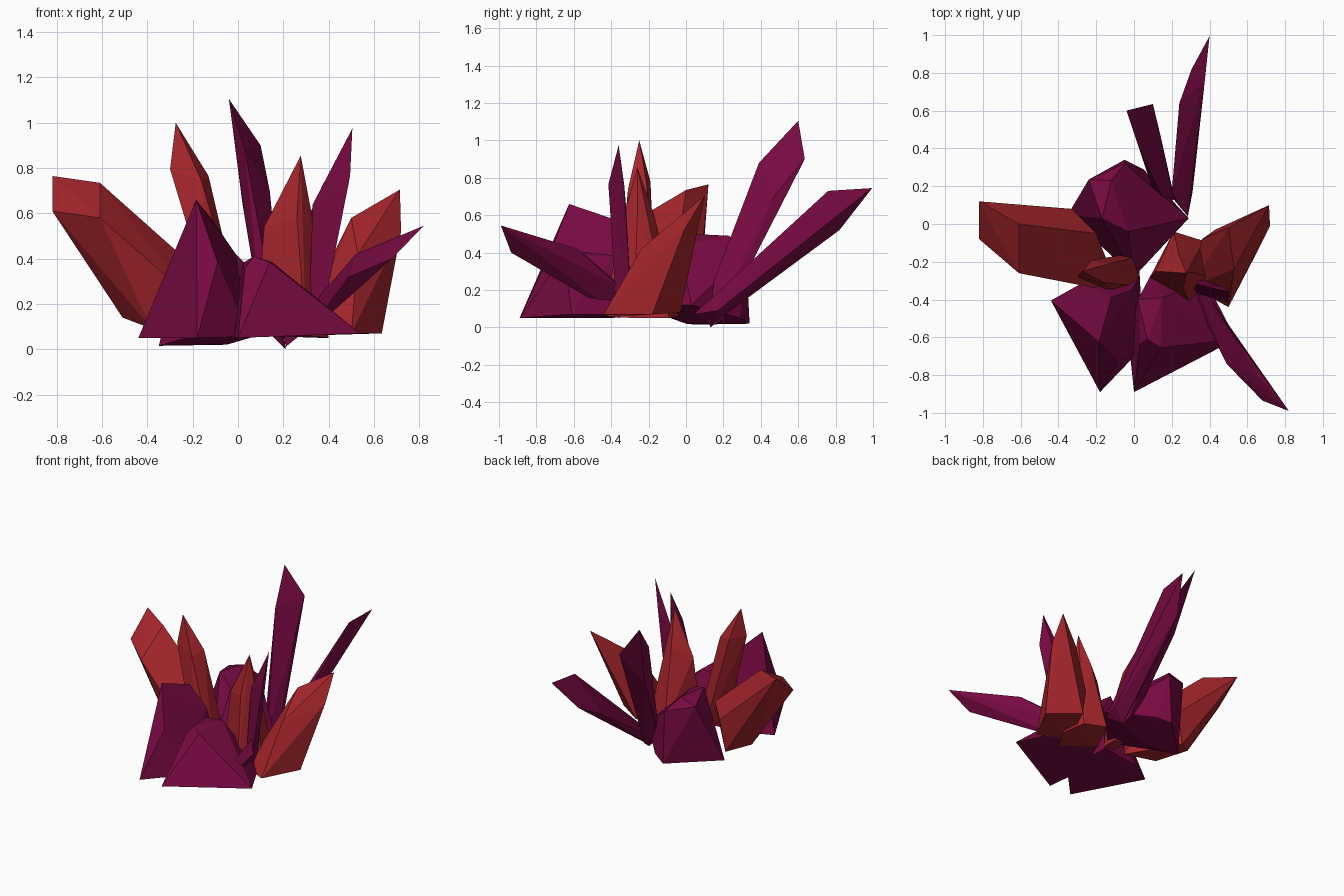
import bpy, bmesh
from math import radians


def material(name, rgb):
    m = bpy.data.materials.new(name)
    m.diffuse_color = (*rgb, 1)
    return m


PURPLE = material("purple", (0.19, 0.003, 0.055))
RED = material("red", (0.38, 0.019, 0.025))


def crystal(name, mat, foot, crown):
    """Convex flat-faced shard between a few foot corners and crown corners."""
    bm = bmesh.new()
    for p in foot + crown:
        bm.verts.new(p)
    bmesh.ops.convex_hull(bm, input=bm.verts[:])
    loose = [v for v in bm.verts if not v.link_faces]
    bmesh.ops.delete(bm, geom=loose, context='VERTS')
    bmesh.ops.dissolve_limit(bm, angle_limit=radians(2), verts=bm.verts[:], edges=bm.edges[:])
    bmesh.ops.recalc_face_normals(bm, faces=bm.faces[:])
    me = bpy.data.meshes.new(name)
    bm.to_mesh(me)
    bm.free()
    me.materials.append(mat)
    ob = bpy.data.objects.new(name, me)
    bpy.context.collection.objects.link(ob)


# Red shards
crystal("left_red_crystal", RED,
        [(-.51, -.04, .14), (-.37, .07, .09), (-.38, -.22, .09), (-.12, -.25, .06),
         (-.33, .08, .32), (-.2, -.34, .22), (-.2, -.05, .37)],
        [(-.82, .12, .765), (-.82, -.08, .61), (-.61, -.26, .58), (-.61, 0, .735)])
crystal("upright_red_crystal", RED,
        [(-.09, -.37, .1), (.03, -.33, .08), (.03, -.17, .08), (-.04, -.16, .08)],
        [(-.275, -.25, 1), (-.3, -.28, .795), (-.22, -.19, .78),
         (-.13, -.21, .765), (-.16, -.31, .74)])
crystal("centre_red_crystal", RED,
        [(.08, -.29, .06), (.3, -.44, .06), (.4, -.28, .05), (.37, -.09, .05), (.21, -.04, .06)],
        [(.277, -.26, .855), (.115, -.25, .54), (.26, -.34, .58),
         (.325, -.26, .6), (.24, -.17, .6)])
crystal("right_red_crystal", RED,
        [(.5, -.44, .07), (.635, -.18, .07), (.43, -.03, .08), (.3, -.33, .06)],
        [(.715, .1, .705), (.72, -.01, .52), (.5, -.02, .58), (.53, -.24, .42),
         (.36, -.08, .3)])

# Tall purple shards at the back
crystal("back_upright_crystal", PURPLE,
        [(.21, .13, 0), (.11, .15, .1), (.2, .2, .05), (.17, .1, .12)],
        [(-.04, .6, 1.105), (.1, .635, .9), (.03, .39, .88), (.14, .47, .7), (.02, .45, .64)])
crystal("back_leaning_crystal", PURPLE,
        [(.21, .13, .01), (.2, .17, .1), (.285, .04, .07), (.31, .17, .09)],
        [(.4, .995, .745), (.305, .82, .52), (.375, .76, .73), (.24, .64, .42), (.35, .65, .62)])

# Slender purple shards at the front right
crystal("front_upright_crystal", PURPLE,
        [(.31, -.36, .05), (.36, -.37, .08), (.35, -.29, .08)],
        [(.505, -.36, .975), (.495, -.415, .765), (.46, -.33, .76), (.33, -.32, .64)])
crystal("front_leaning_crystal", PURPLE,
        [(.3, -.35, .06), (.33, -.32, .2), (.38, -.36, .22), (.34, -.43, .13)],
        [(.82, -.99, .545), (.68, -.935, .4), (.52, -.58, .42), (.49, -.74, .32), (.66, -.81, .47)])

# Broad purple blocks at the foot
crystal("front_left_block", PURPLE,
        [(-.44, -.405, .05), (-.18, -.89, .05), (.05, -.65, .055),
         (.03, -.27, .06), (-.27, -.31, .06)],
        [(-.185, -.625, .66), (-.09, -.73, .385), (-.12, -.39, .58), (-.01, -.35, .42)])
crystal("front_right_block", PURPLE,
        [(0, -.89, .05), (.54, -.61, .07), (.38, -.3, .07), (.1, -.25, .06), (-.03, -.6, .05)],
        [(.07, -.61, .41), (.03, -.64, .36), (.14, -.655, .385), (.15, -.39, .385), (.02, -.4, .38)])
crystal("back_block", PURPLE,
        [(-.35, .05, .015), (-.05, .34, .02), (.05, .29, .05), (.22, .1, .1),
         (.29, .03, .12), (0, -.28, .12), (-.12, 0, .02)],
        [(-.24, .235, .45), (-.12, .23, .49), (-.17, .03, .5), (-.03, -.04, .44),
         (-.05, .32, .4), (.12, .12, .25)])
